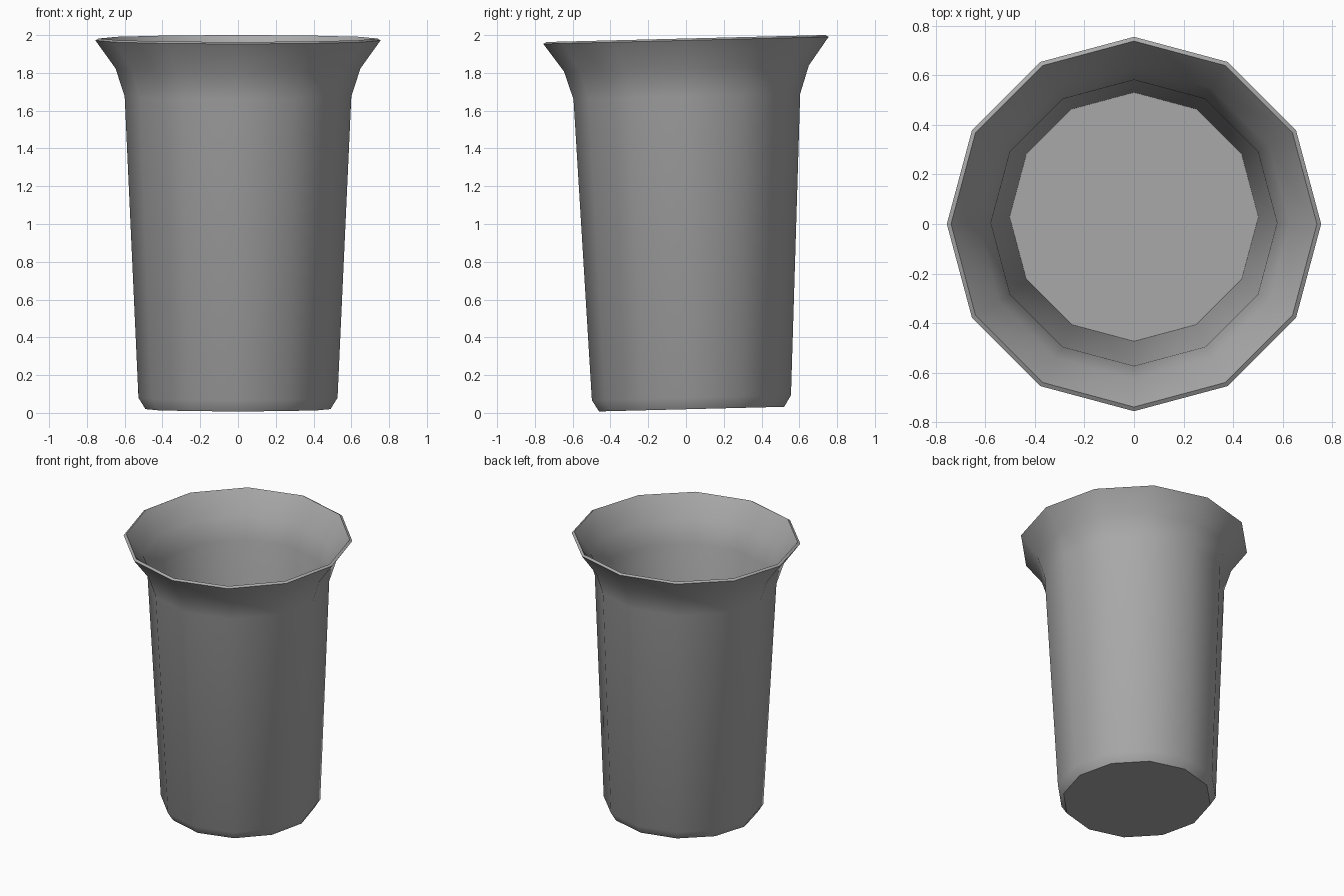
import bpy
import bmesh
from math import cos, sin, tau, radians

if "Cube" in bpy.data.objects:
    bpy.data.objects.remove(bpy.data.objects["Cube"], do_unlink=True)

SIDES = 12
SLOPE = 0.025   # rings rise slightly towards the back
LEAN = 0.03     # base sits slightly behind the rim

# Profile as (radius, height): outer base, up the wall, over the rim, down inside
PROFILE = [(0.49, 0.02), (0.527, 0.08), (0.60, 1.675), (0.648, 1.823),
           (0.755, 1.972), (0.738, 1.982), (0.628, 1.83), (0.577, 1.68),
           (0.502, 0.08)]


def add_ring(bm, radius, height):
    """One tilted ring of the cup."""
    centre = LEAN * (1 - height / 1.97)
    ring = []
    for i in range(SIDES):
        a = tau * i / SIDES
        y = radius * sin(a)
        ring.append(bm.verts.new((radius * cos(a), centre + y, height + SLOPE * y)))
    return ring


grey = bpy.data.materials.new("plain grey")
grey.use_nodes = True
colour = (0.4, 0.4, 0.4, 1)
grey.diffuse_color = colour
grey.node_tree.nodes["Principled BSDF"].inputs["Base Color"].default_value = colour

# Cup wall with flared rim
bm = bmesh.new()
rings = [add_ring(bm, r, z) for r, z in PROFILE]
for low, high in zip(rings, rings[1:]):
    for i in range(SIDES):
        j = (i + 1) % SIDES
        bm.faces.new((low[i], low[j], high[j], high[i]))

# Underside and inner floor
bm.faces.new(rings[0][::-1])
bm.faces.new(rings[-1])
bmesh.ops.recalc_face_normals(bm, faces=bm.faces)

mesh = bpy.data.meshes.new("cup")
bm.to_mesh(mesh)
bm.free()
mesh.materials.append(grey)
cup = bpy.data.objects.new("cup", mesh)
bpy.context.collection.objects.link(cup)

# Smooth walls, crisp rim and base edges
bpy.ops.object.select_all(action="DESELECT")
cup.select_set(True)
bpy.context.view_layer.objects.active = cup
bpy.ops.object.shade_smooth_by_angle(angle=radians(40))
